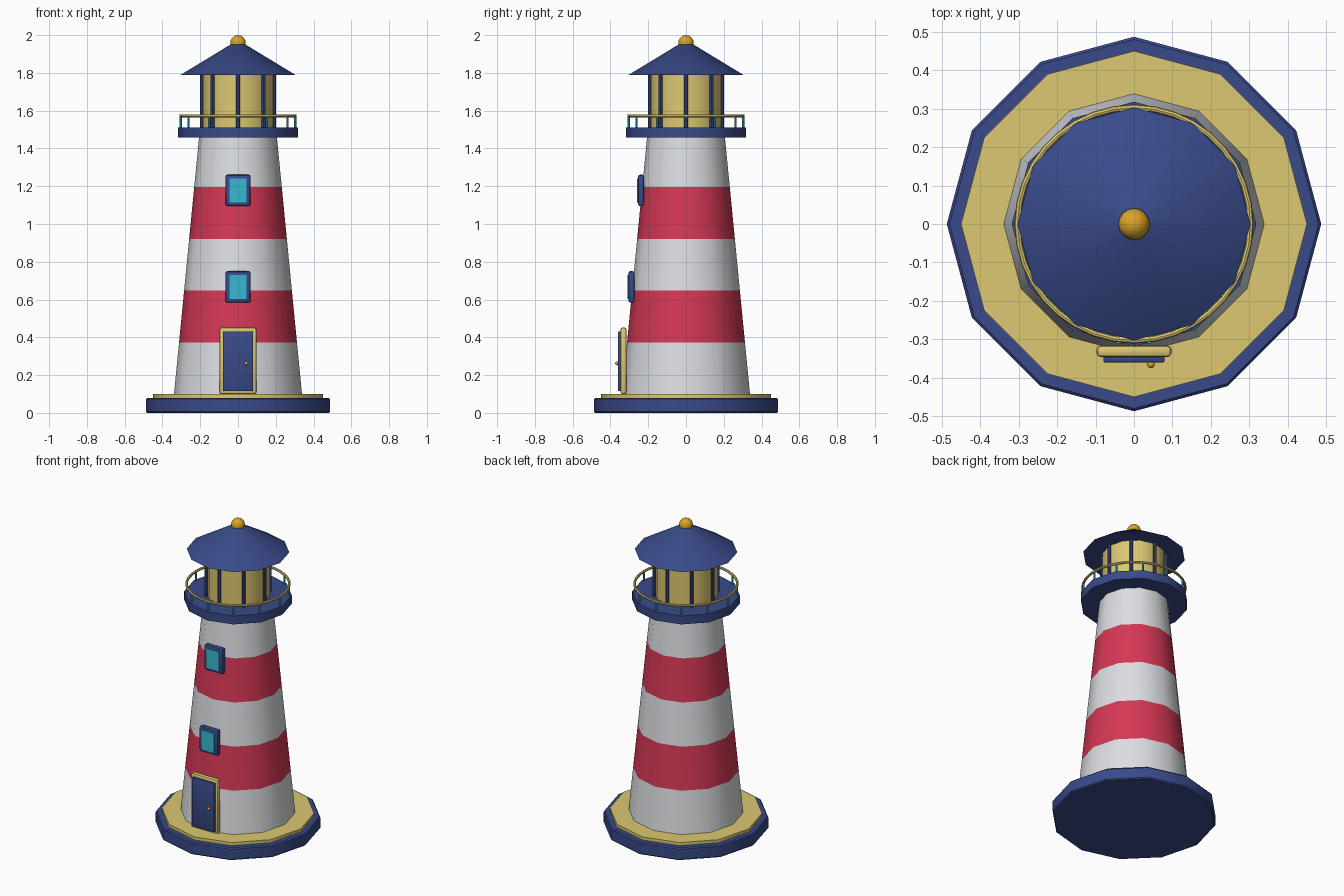
import bpy, bmesh, math
from mathutils import Matrix, Vector

if "Cube" in bpy.data.objects:
    bpy.data.objects.remove(bpy.data.objects["Cube"])


def material(name, rgb):
    m = bpy.data.materials.new(name)
    m.diffuse_color = (*rgb, 1)
    m.use_nodes = True
    m.node_tree.nodes["Principled BSDF"].inputs["Base Color"].default_value = m.diffuse_color
    return m


BLUE = material("navy_blue", (0.040, 0.068, 0.25))
RED = material("red", (0.66, 0.039, 0.088))
WHITE = material("white", (0.71, 0.73, 0.76))
SAND = material("pale_gold", (0.72, 0.58, 0.165))
AMBER = material("amber", (0.72, 0.37, 0.021))
TEAL = material("teal", (0.04, 0.48, 0.65))


def finish(name, bm, *mats):
    bmesh.ops.recalc_face_normals(bm, faces=bm.faces)
    me = bpy.data.meshes.new(name)
    bm.to_mesh(me)
    bm.free()
    for m in mats:
        me.materials.append(m)
    me.shade_smooth()
    me.set_sharp_from_angle(angle=math.radians(40))
    ob = bpy.data.objects.new(name, me)
    bpy.context.scene.collection.objects.link(ob)
    return ob


def lathe(name, profile, *mats, sides=12, rule=None):
    """Spin (radius, z) points around z; cap both ends."""
    bm = bmesh.new()
    rings = []
    for r, z in profile:
        rings.append([bm.verts.new((r * math.cos(2 * math.pi * i / sides),
                                    r * math.sin(2 * math.pi * i / sides), z))
                      for i in range(sides)])
    for a, b in zip(rings, rings[1:]):
        for i in range(sides):
            j = (i + 1) % sides
            bm.faces.new((a[i], a[j], b[j], b[i]))
    bm.faces.new(rings[0][::-1])
    bm.faces.new(rings[-1])
    if rule:
        for f in bm.faces:
            f.material_index = rule(f.calc_center_median().z)
    return finish(name, bm, *mats)


def box(name, lo, hi, mat, bevel=0.0):
    lo, hi = Vector(lo), Vector(hi)
    bm = bmesh.new()
    bmesh.ops.create_cube(bm, size=1, matrix=Matrix.Translation((lo + hi) / 2)
                          @ Matrix.Diagonal((*(hi - lo), 1)))
    if bevel:
        bmesh.ops.bevel(bm, geom=bm.edges[:], offset=bevel, segments=2,
                        profile=0.5, affect='EDGES')
    return finish(name, bm, mat)


def ball(name, centre, r, mat):
    bm = bmesh.new()
    bmesh.ops.create_uvsphere(bm, u_segments=16, v_segments=10, radius=r,
                              matrix=Matrix.Translation(centre))
    return finish(name, bm, mat)


def post_ring(name, count, ring_r, post_r, z0, z1, mat, sides=8):
    bm = bmesh.new()
    for i in range(count):
        a = 2 * math.pi * i / count
        bmesh.ops.create_cone(bm, cap_ends=True, segments=sides, radius1=post_r,
                              radius2=post_r, depth=z1 - z0,
                              matrix=Matrix.Translation((ring_r * math.cos(a), ring_r * math.sin(a),
                                                         (z0 + z1) / 2)))
    return finish(name, bm, mat)


# base slab and paved top
lathe("base_slab", [(0.480, 0), (0.487, 0.007), (0.487, 0.073), (0.480, 0.08)], BLUE)
lathe("base_paving", [(0.45, 0.078), (0.45, 0.10)], SAND)

# tapered tower with five equal stripes
Z0, STEP = 0.098, 0.2745
lathe("tower", [(0.339 - 0.0268 * i, Z0 + STEP * i) for i in range(6)], WHITE, RED,
      rule=lambda z: int((z - Z0) / STEP) % 2 if z < 1.45 else 0)

# gallery deck with railing
lathe("gallery_deck", [(0.318, 1.457), (0.318, 1.512)], BLUE)
post_ring("railing_posts", 12, 0.303, 0.006, 1.51, 1.573, TEAL)
R, T, N, M = 0.303, 0.008, 36, 8
bm = bmesh.new()
ring = [[bm.verts.new(((R + T * math.cos(2 * math.pi * j / M)) * math.cos(2 * math.pi * i / N),
                       (R + T * math.cos(2 * math.pi * j / M)) * math.sin(2 * math.pi * i / N),
                       1.573 + T * math.sin(2 * math.pi * j / M))) for j in range(M)]
        for i in range(N)]
for i in range(N):
    for j in range(M):
        a, b = ring[i], ring[(i + 1) % N]
        bm.faces.new((a[j], b[j], b[(j + 1) % M], a[(j + 1) % M]))
finish("railing_hoop", bm, SAND)

# lantern room, glazing bars, roof and finial
lathe("lantern", [(0.188, 1.51), (0.188, 1.795)], SAND)
post_ring("glazing_bars", 8, 0.19, 0.011, 1.51, 1.795, BLUE)
lathe("roof", [(0.303, 1.79), (0.02, 1.962)], BLUE)
ball("finial", (0, 0, 1.959), 0.041, AMBER)

# door
box("door_frame", (-0.097, -0.346, 0.10), (0.097, -0.316, 0.452), SAND, 0.01)
box("door", (-0.079, -0.36, 0.115), (0.079, -0.335, 0.432), BLUE, 0.003)
ball("door_knob", (0.044, -0.365, 0.262), 0.01, AMBER)

# windows follow the tower's taper
for name, y, z in (("lower", -0.305, 0.667), ("upper", -0.254, 1.178)):
    box(name + "_window_frame", (-0.067, y, z - 0.083), (0.067, y + 0.032, z + 0.083), BLUE, 0.01)
    box(name + "_window_glass", (-0.045, y - 0.006, z - 0.063), (0.045, y + 0.003, z + 0.063), TEAL)
